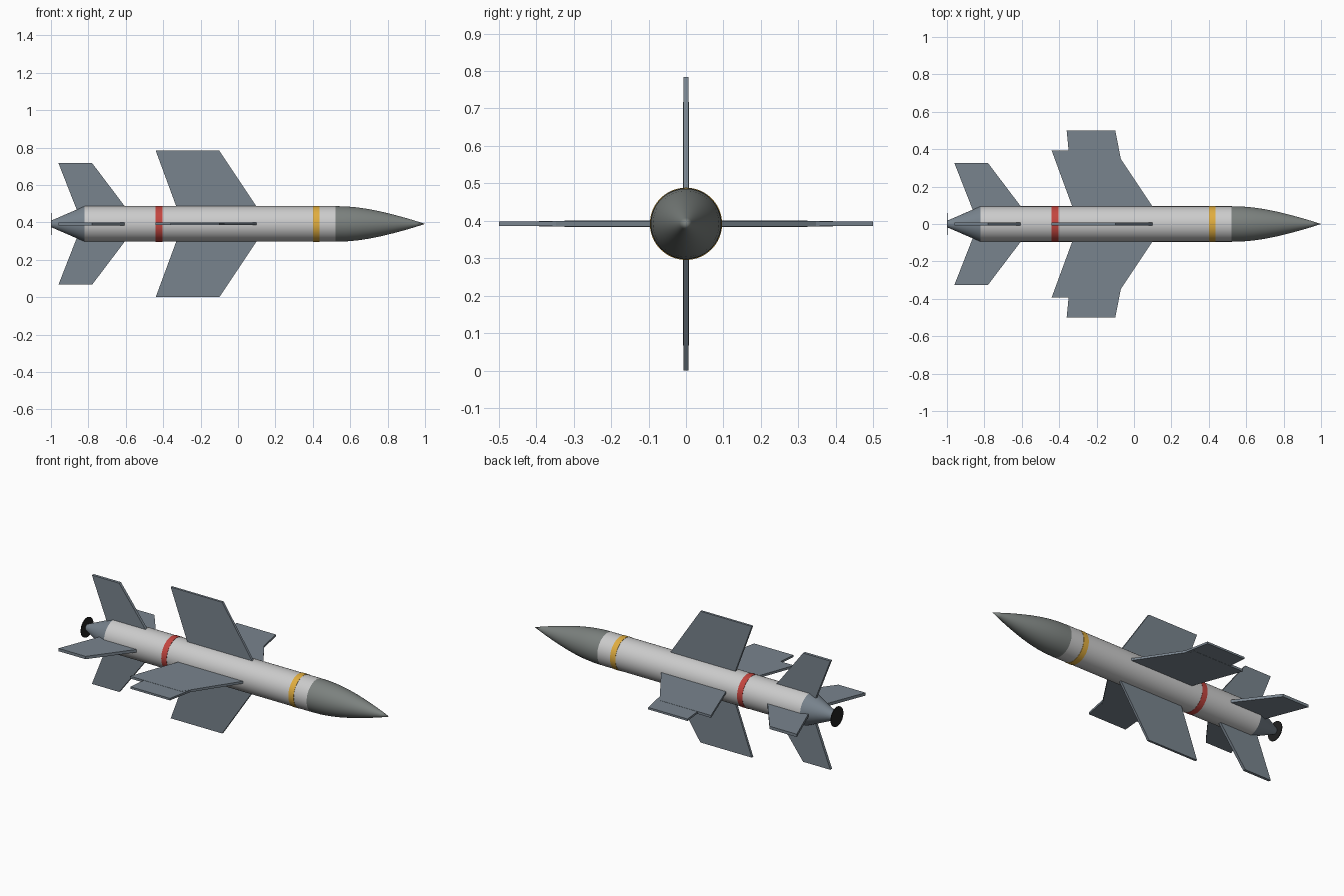
import bpy, bmesh, math
from mathutils import Matrix

if "Cube" in bpy.data.objects:
    bpy.data.objects.remove(bpy.data.objects["Cube"])

AXIS_Z = 0.392
R = 0.095


def material(name, rgb):
    m = bpy.data.materials.new(name)
    m.diffuse_color = (*rgb, 1)
    m.use_nodes = True
    m.node_tree.nodes["Principled BSDF"].inputs["Base Color"].default_value = m.diffuse_color
    return m


WHITE = material("body_white", (0.73, 0.75, 0.73))
NOSE = material("nose_grey", (0.20, 0.22, 0.21))
FIN = material("fin_grey", (0.19, 0.23, 0.27))
RED = material("red", (0.55, 0.06, 0.05))
YELLOW = material("yellow", (0.75, 0.42, 0.05))
BLACK = material("black", (0.015, 0.015, 0.015))


def finish(name, bm, mat):
    bmesh.ops.recalc_face_normals(bm, faces=bm.faces)
    mesh = bpy.data.meshes.new(name)
    bm.to_mesh(mesh)
    bm.free()
    mesh.materials.append(mat)
    ob = bpy.data.objects.new(name, mesh)
    ob.location.z = AXIS_Z
    bpy.context.collection.objects.link(ob)
    return ob


def lathe(name, profile, mat, sides=64):
    """Revolve (x, radius) points about the long axis, capping the ends."""
    bm = bmesh.new()
    rings = []
    for x, r in profile:
        if r == 0:
            rings.append([bm.verts.new((x, 0, 0))] * sides)
        else:
            rings.append([bm.verts.new((x, r * math.cos(a), r * math.sin(a)))
                          for a in (2 * math.pi * i / sides for i in range(sides))])
    for a, b in zip(rings, rings[1:]):
        for i in range(sides):
            j = (i + 1) % sides
            bm.faces.new(list(dict.fromkeys((a[i], a[j], b[j], b[i]))))
    for ring in (rings[0], rings[-1]):
        if ring[0] is not ring[1]:
            bm.faces.new(ring)
    ob = finish(name, bm, mat)
    bpy.ops.object.select_all(action='DESELECT')
    ob.select_set(True)
    bpy.context.view_layer.objects.active = ob
    bpy.ops.object.shade_smooth_by_angle(angle=math.radians(30))
    return ob


def fin(name, outline, thickness, angle):
    """Flat plate from (x, radial distance) points, turned about the long axis."""
    bm = bmesh.new()
    h = thickness / 2
    face = bm.faces.new([bm.verts.new((x, r, -h)) for x, r in outline])
    ext = bmesh.ops.extrude_face_region(bm, geom=[face])
    top = [v for v in ext["geom"] if isinstance(v, bmesh.types.BMVert)]
    bmesh.ops.translate(bm, verts=top, vec=(0, 0, thickness))
    bm.transform(Matrix.Rotation(math.radians(angle), 4, 'X'))
    finish(name, bm, FIN)


# Fuselage, nose, tail cone, exhaust disc
lathe("body", [(-0.82, R), (0.52, R)], WHITE)
lathe("nose_cone", [(0.52, R), (0.58, 0.0935), (0.64, 0.088), (0.70, 0.079),
                    (0.76, 0.067), (0.83, 0.050), (0.90, 0.031), (0.95, 0.016),
                    (1.0, 0)], NOSE)
lathe("tail_cone", [(-0.998, 0.018), (-0.82, R)], FIN)
lathe("exhaust_disc", [(-1.0, 0.058), (-0.996, 0.058)], BLACK)

# Painted bands
lathe("red_band", [(-0.44, R + 0.0015), (-0.405, R + 0.0015)], RED)
lathe("yellow_band", [(0.40, R + 0.0015), (0.435, R + 0.0015)], YELLOW)

# Four wings and four tail fins; the side wings carry tip plates
wing = [(-0.325, 0.08), (0.108, 0.08), (-0.10, 0.392), (-0.44, 0.392)]
tail = [(-0.86, 0.07), (-0.587, 0.07), (-0.78, 0.325), (-0.96, 0.325)]
tip = [(-0.345, 0.345), (-0.07, 0.345), (-0.10, 0.50), (-0.36, 0.50)]
for side, angle in (("left", 0), ("top", 90), ("right", 180), ("bottom", 270)):
    fin(side + "_wing", wing, 0.014, angle)
    fin(side + "_tail_fin", tail, 0.017, angle)
    if side in ("left", "right"):
        fin(side + "_wing_tip", tip, 0.012, angle)
